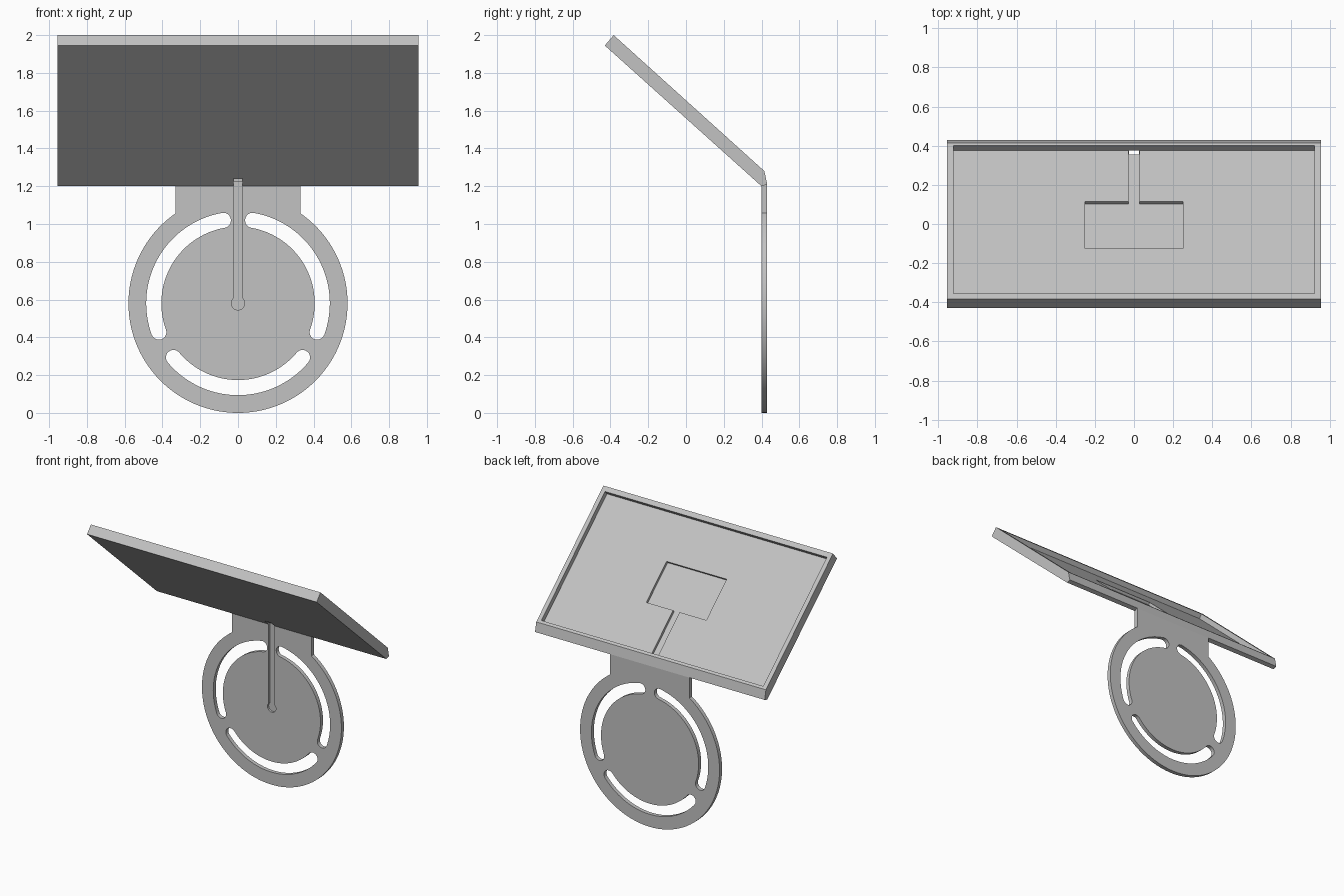
import bpy
import bmesh
from math import sin, cos, pi, radians, asin
from mathutils import Vector

if "Cube" in bpy.data.objects:
    bpy.data.objects.remove(bpy.data.objects["Cube"])

grey = bpy.data.materials.new("plain grey")
grey.use_nodes = True
grey.diffuse_color = (0.54, 0.54, 0.54, 1)
grey.node_tree.nodes["Principled BSDF"].inputs["Base Color"].default_value = grey.diffuse_color


def prism(name, points, axis, low, high):
    """Extrude a closed profile along x (profile in y, z) or along y (profile in x, z)."""
    bm = bmesh.new()

    def place(a, b, h):
        return (h, a, b) if axis == "x" else (a, h, b)

    face = bm.faces.new([bm.verts.new(place(a, b, low)) for a, b in points])
    extruded = bmesh.ops.extrude_face_region(bm, geom=[face])["geom"]
    verts = [v for v in extruded if isinstance(v, bmesh.types.BMVert)]
    bmesh.ops.translate(bm, verts=verts, vec=Vector(place(0, 0, high - low)))
    bmesh.ops.recalc_face_normals(bm, faces=bm.faces)
    mesh = bpy.data.meshes.new(name)
    bm.to_mesh(mesh)
    bm.free()
    mesh.materials.append(grey)
    obj = bpy.data.objects.new(name, mesh)
    bpy.context.collection.objects.link(obj)
    return obj


def cut(target, cutter):
    """Subtract the cutter, bake the result and remove the cutter."""
    cutter.hide_render = True
    mod = target.modifiers.new("cut", "BOOLEAN")
    mod.operation = "DIFFERENCE"
    mod.solver = "EXACT"
    mod.object = cutter
    bpy.context.view_layer.update()
    graph = bpy.context.evaluated_depsgraph_get()
    mesh = bpy.data.meshes.new_from_object(target.evaluated_get(graph))
    target.modifiers.remove(mod)
    target.data = mesh
    bpy.data.objects.remove(cutter)


def arc(cx, cz, r, start, end, steps):
    """Points along a circular arc, angles in radians."""
    angles = [start + (end - start) * i / steps for i in range(steps + 1)]
    return [(cx + r * cos(a), cz + r * sin(a)) for a in angles]


def box_profile(a0, a1, b0, b1):
    return [(a0, b0), (a1, b0), (a1, b1), (a0, b1)]


FRONT, BACK = 0.40, 0.43
R = 0.58
NECK = 0.33

# Round back plate with a straight neck
joint = pi / 2 - asin(NECK / R)
outline = arc(0, R, R, pi - joint, 2 * pi + joint, 120) + [(NECK, 1.21), (-NECK, 1.21)]
plate = prism("round_plate", outline, "y", FRONT, BACK)

# Three curved slots with rounded ends
MID, HALF = 0.446, 0.04
for start_deg in (-20, 100, 220):
    a, b = radians(start_deg), radians(start_deg + 100)
    slot = arc(0, R, MID + HALF, a, b, 40)
    slot += arc(MID * cos(b), R + MID * sin(b), HALF, b, b + pi, 12)[1:-1]
    slot += arc(0, R, MID - HALF, b, a, 40)
    slot += arc(MID * cos(a), R + MID * sin(a), HALF, a + pi, a + 2 * pi, 12)[1:-1]
    cut(plate, prism("slot_cutter", slot, "y", 0.3, 0.5))

# Tilted tray
tray_profile = [(FRONT, 1.20), (-0.43, 1.945), (-0.383, 2.0), (0.415, 1.28), (BACK, 1.21)]
tray = prism("tilted_tray", tray_profile, "x", -0.955, 0.955)

top_edge = Vector((-0.383, 2.0))
along = (Vector((0.415, 1.28)) - top_edge).normalized()
normal = Vector((-along.y, along.x))


def tray_cutter(half_width, y0, y1, d0, d1):
    """Box square to the tray; y0 and y1 are measured at depth d0, floor at d1."""
    def point(y, d):
        t = (y - top_edge.x + d0 * normal.x) / along.x
        return tuple(top_edge + along * t - normal * d)

    lid = d0 - 0.02
    corners = [point(y0, lid), point(y1, lid), point(y1, d1), point(y0, d1)]
    return prism("tray_cutter", corners, "x", -half_width, half_width)


# Shallow recess, central pocket and wire channel
cut(tray, tray_cutter(0.923, -0.355, 0.40, 0, 0.037))
cut(tray, tray_cutter(0.25, -0.125, 0.115, 0.037, 0.057))
cut(tray, tray_cutter(0.027, 0.10, 0.374, 0.037, 0.057))

# Wire hole through the tray, meeting the groove below
cut(tray, prism("hole_cutter", box_profile(0.355, 0.376, 1.15, 1.27), "x", -0.025, 0.025))
cut(tray, prism("groove_cutter", box_profile(0.37, 0.415, 1.1, 1.225), "x", -0.025, 0.025))

# Keyhole groove on the front of the plate
keyhole_turn = asin(0.025 / 0.035)
keyhole = arc(0, R, 0.035, pi / 2 + keyhole_turn, 5 * pi / 2 - keyhole_turn, 32)
keyhole += [(0.025, 1.225), (-0.025, 1.225)]
cut(plate, prism("keyhole_cutter", keyhole, "y", 0.37, 0.415))

# Smooth the curved rims and keep the edges sharp
bpy.ops.object.select_all(action="DESELECT")
plate.select_set(True)
bpy.context.view_layer.objects.active = plate
bpy.ops.object.shade_smooth_by_angle(angle=radians(30))
